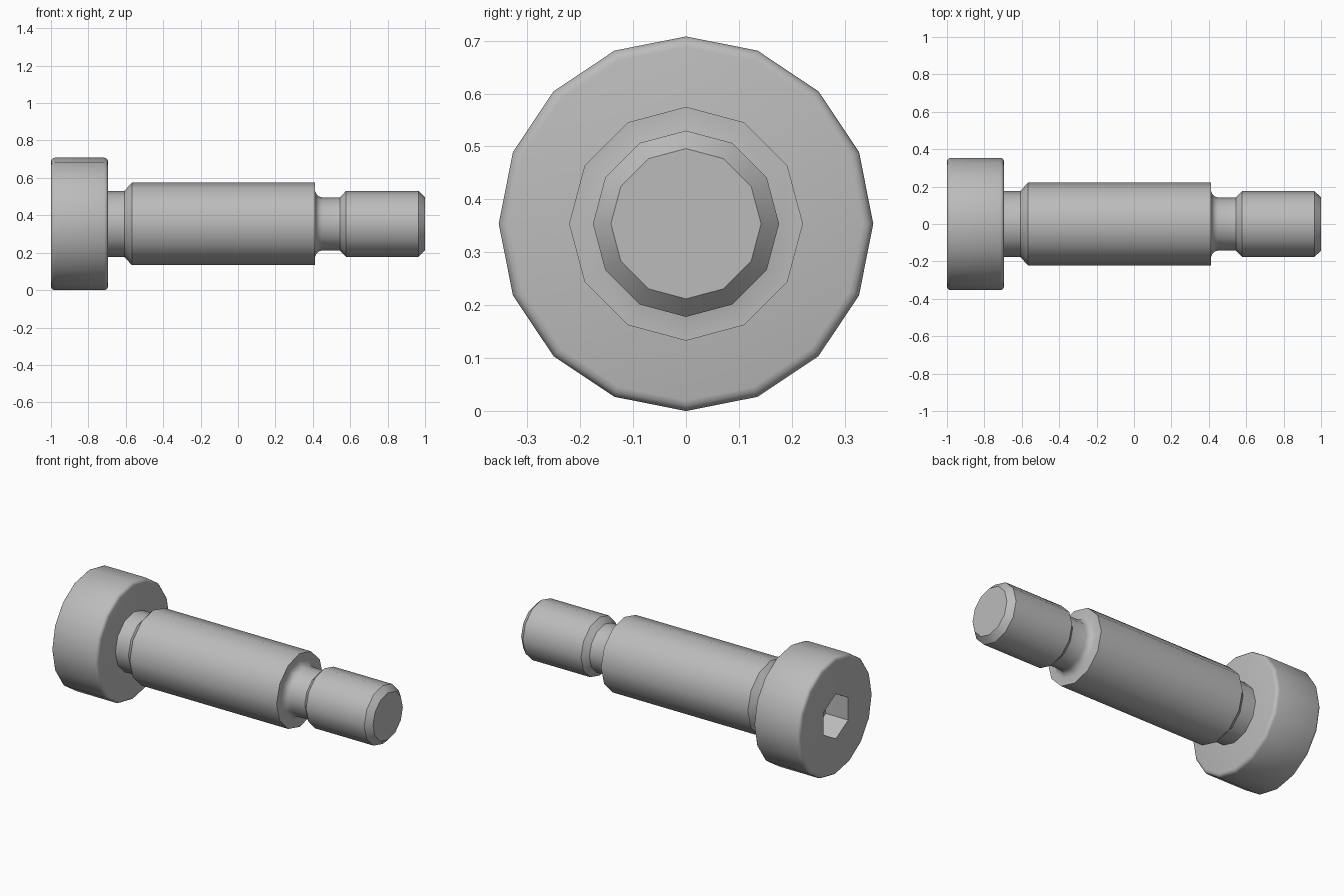
import bpy
import bmesh
from math import cos, sin, pi, radians

cube = bpy.data.objects.get("Cube")
if cube:
    bpy.data.objects.remove(cube, do_unlink=True)

AXIS_Z = 0.354

steel = bpy.data.materials.new("grey steel")
steel.use_nodes = True
STEEL = (0.5, 0.5, 0.5, 1)
steel.diffuse_color = STEEL
steel.node_tree.nodes["Principled BSDF"].inputs["Base Color"].default_value = STEEL


def ring(bm, x, r, sides):
    """Ring of vertices around the screw axis, first one at the top."""
    return [bm.verts.new((x, r * sin(2 * pi * i / sides), AXIS_Z + r * cos(2 * pi * i / sides)))
            for i in range(sides)]


def bridge(bm, a, b):
    n = len(a)
    for i in range(n):
        bm.faces.new((a[i], a[(i + 1) % n], b[(i + 1) % n], b[i]))


def finish(bm, name):
    bmesh.ops.recalc_face_normals(bm, faces=bm.faces)
    mesh = bpy.data.meshes.new(name)
    bm.to_mesh(mesh)
    bm.free()
    mesh.materials.append(steel)
    obj = bpy.data.objects.new(name, mesh)
    bpy.context.collection.objects.link(obj)
    bpy.ops.object.select_all(action="DESELECT")
    obj.select_set(True)
    bpy.context.view_layer.objects.active = obj
    bpy.ops.object.shade_smooth_by_angle(angle=radians(30.5))


def turned(name, profile, sides, socket=None):
    """Lathe an (x, radius) profile; socket = (radius, depth) sinks a hexagon in the first end."""
    bm = bmesh.new()
    rings = [ring(bm, x, r, sides) for x, r in profile]
    for a, b in zip(rings, rings[1:]):
        bridge(bm, a, b)
    bm.faces.new(rings[-1])
    if socket:
        radius, depth = socket
        x = profile[0][0]
        mouth, floor = ring(bm, x, radius, 6), ring(bm, x + depth, radius, 6)
        bridge(bm, mouth, floor)
        bm.faces.new(floor)
        edges = [bm.edges.get((loop[i - 1], loop[i])) for loop in (rings[0], mouth)
                 for i in range(len(loop))]
        bmesh.ops.triangle_fill(bm, use_beauty=True, edges=edges)
    else:
        bm.faces.new(rings[0])
    finish(bm, name)


# Head with rounded rims and hexagonal socket
R, F = 0.354, 0.02
left, right = -1.0, -0.695
arc = [(F * (1 - cos(t)), R - F * (1 - sin(t))) for t in (0, pi / 6, pi / 3, pi / 2)]
rim = [(left + dx, r) for dx, r in arc]
rim += [(right - dx, r) for dx, r in reversed(arc)]
turned("head", rim, 16, socket=(0.135, 0.15))

# Undercut neck, shoulder and threaded end in one turned piece
turned("shank", [
    (-0.695, 0.176), (-0.608, 0.176), (-0.567, 0.221), (0.412, 0.221),
    (0.412, 0.176), (0.42, 0.158), (0.432, 0.147), (0.45, 0.142),
    (0.545, 0.142), (0.577, 0.176), (0.965, 0.176), (1.0, 0.142),
], 12)
